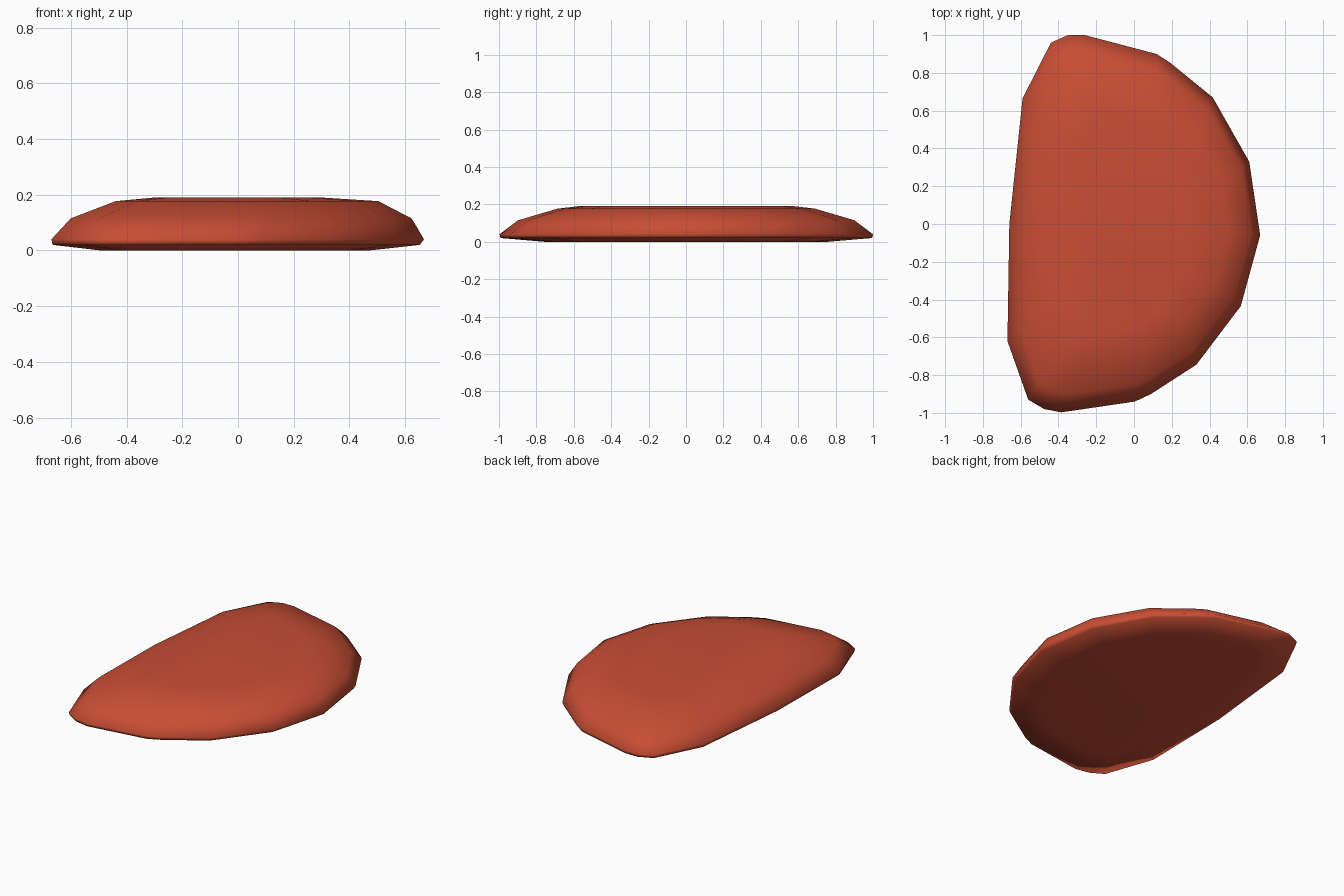
import bpy, bmesh

if "Cube" in bpy.data.objects:
    bpy.data.objects.remove(bpy.data.objects["Cube"])

# Widest outline of the half-moon pebble, seen from above
OUTLINE = [(-0.56, -0.93), (-0.475, -0.98), (-0.385, -0.997), (0.005, -0.94),
           (0.09, -0.90), (0.33, -0.745), (0.565, -0.435), (0.668, -0.06),
           (0.61, 0.33), (0.417, 0.67), (0.19, 0.855), (0.12, 0.90),
           (-0.26, 1.0), (-0.35, 1.0), (-0.44, 0.96), (-0.59, 0.665),
           (-0.66, 0.0), (-0.67, -0.62)]

# Cross-section: height, x scale, y scale, x shift
RINGS = [(0.0, 0.72, 0.76, -0.01), (0.02, 0.985, 0.995, -0.005),
         (0.04, 1.0, 1.0, 0.0), (0.115, 0.915, 0.90, 0.012),
         (0.177, 0.705, 0.69, 0.033), (0.19, 0.45, 0.58, 0.0)]

bm = bmesh.new()
rings = [[bm.verts.new((x * sx + dx, y * sy, z)) for x, y in OUTLINE]
         for z, sx, sy, dx in RINGS]
n = len(OUTLINE)
for low, high in zip(rings, rings[1:]):
    for i in range(n):
        j = (i + 1) % n
        bm.faces.new((low[i], low[j], high[j], high[i]))

# Flat underside and top
bm.faces.new(rings[0][::-1])
bm.faces.new(rings[-1])
bmesh.ops.recalc_face_normals(bm, faces=bm.faces)
for face in bm.faces:
    face.smooth = True

mesh = bpy.data.meshes.new("half_moon_slab")
bm.to_mesh(mesh)
bm.free()
slab = bpy.data.objects.new("half_moon_slab", mesh)
bpy.context.collection.objects.link(slab)

red = bpy.data.materials.new("red")
red.diffuse_color = (0.58, 0.075, 0.035, 1)
red.use_nodes = True
red.node_tree.nodes["Principled BSDF"].inputs["Base Color"].default_value = red.diffuse_color
mesh.materials.append(red)
